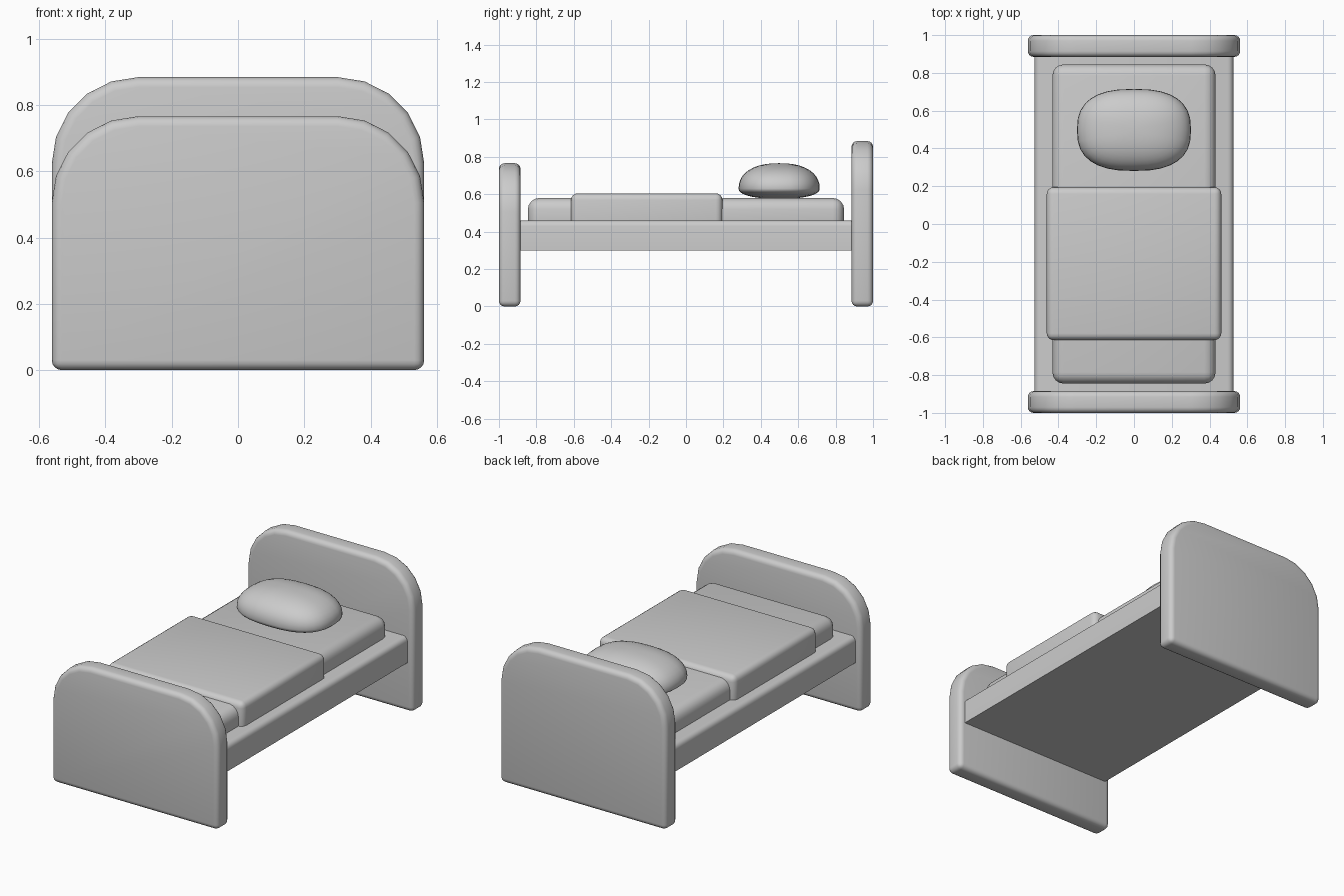
import bpy
import bmesh
from math import cos, sin, pi, radians, copysign

if "Cube" in bpy.data.objects:
    bpy.data.objects.remove(bpy.data.objects["Cube"])

GREY = (0.6, 0.6, 0.6, 1)
grey = bpy.data.materials.new("plain_grey")
grey.use_nodes = True
grey.diffuse_color = GREY
grey.node_tree.nodes["Principled BSDF"].inputs["Base Color"].default_value = GREY


def finish(name, bm, bevel=0, segments=4):
    """Turn a bmesh into a shaded object with rounded edges."""
    bmesh.ops.recalc_face_normals(bm, faces=bm.faces)
    mesh = bpy.data.meshes.new(name)
    bm.to_mesh(mesh)
    bm.free()
    mesh.materials.append(grey)
    obj = bpy.data.objects.new(name, mesh)
    bpy.context.collection.objects.link(obj)
    bpy.ops.object.select_all(action="DESELECT")
    obj.select_set(True)
    bpy.context.view_layer.objects.active = obj
    if bevel:
        mod = obj.modifiers.new("rounded_edges", "BEVEL")
        mod.width = bevel
        mod.segments = segments
        mod.limit_method = "ANGLE"
        mod.angle_limit = radians(40)
        bpy.ops.object.modifier_apply(modifier=mod.name)
    bpy.ops.object.shade_smooth_by_angle(angle=radians(35))
    return obj


def box(x, y0, y1, z0, z1):
    """Box bmesh, symmetric about x = 0."""
    bm = bmesh.new()
    bmesh.ops.create_cube(bm, size=1)
    for v in bm.verts:
        v.co.x *= 2 * x
        v.co.y = y1 if v.co.y > 0 else y0
        v.co.z = z1 if v.co.z > 0 else z0
    return bm


def end_board(name, y0, y1, top, half=0.562, radius=0.26):
    """Upright board with two large rounded upper corners."""
    arc = [(half - radius + radius * cos(i * pi / 10),
            top - radius + radius * sin(i * pi / 10)) for i in range(6)]
    right = [(half, 0)] + arc
    outline = right + [(-x, z) for x, z in reversed(right)]
    bm = bmesh.new()
    face = bm.faces.new([bm.verts.new((x, y0, z)) for x, z in outline])
    new = bmesh.ops.extrude_face_region(bm, geom=[face])["geom"]
    moved = [g for g in new if isinstance(g, bmesh.types.BMVert)]
    bmesh.ops.translate(bm, verts=moved, vec=(0, y1 - y0, 0))
    return finish(name, bm, 0.03)


# Head and foot of the bed
end_board("headboard", 0.885, 1.0, 0.884)
end_board("footboard", -1.0, -0.885, 0.766)

# Frame with softened upper side edges and a flat underside
bm = box(0.526, -0.92, 0.92, 0.3, 0.46)
rails = [e for e in bm.edges
         if all(v.co.z > 0.4 for v in e.verts)
         and e.verts[0].co.x * e.verts[1].co.x > 0]
bmesh.ops.bevel(bm, geom=rails, offset=0.03, segments=4, profile=0.5, affect="EDGES")
finish("bed_frame", bm)

# Bedding, with lower edges sunk into the frame
finish("mattress", box(0.432, -0.845, 0.845, 0.38, 0.58), 0.06)
finish("blanket", box(0.462, -0.615, 0.195, 0.38, 0.605), 0.036)


# Pillow: squared-off cushion, flatter underneath
def puff(value, power):
    return copysign(abs(value) ** power, value)


bm = bmesh.new()
bmesh.ops.create_uvsphere(bm, u_segments=32, v_segments=20, radius=1)
for v in bm.verts:
    ring = (v.co.x ** 2 + v.co.y ** 2) ** 0.5
    if ring > 1e-5:
        c, s = v.co.x / ring, v.co.y / ring
        spread = ring ** 0.85
        v.co.x = 0.302 * puff(c, 0.78) * spread
        v.co.y = 0.498 + 0.217 * puff(s, 0.78) * spread
    else:
        v.co.x, v.co.y = 0, 0.498
    v.co.z = 0.63 + (0.136 if v.co.z > 0 else 0.054) * puff(v.co.z, 0.9)
finish("pillow", bm)
